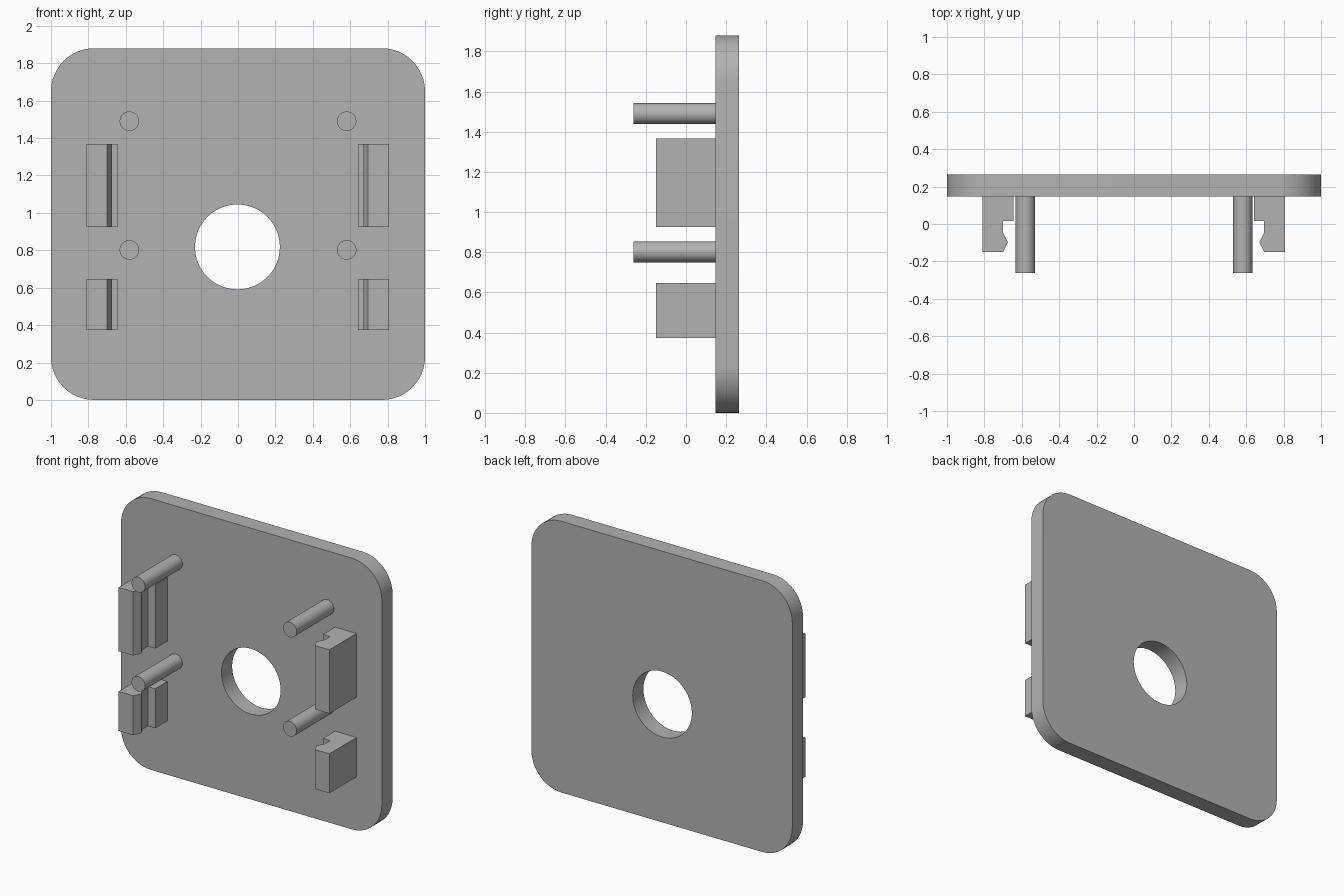
import bpy, bmesh
from math import cos, sin, pi

cube = bpy.data.objects.get("Cube")
if cube:
    bpy.data.objects.remove(cube, do_unlink=True)

grey = bpy.data.materials.new("plain_grey")
grey.use_nodes = True
COLOUR = (0.45, 0.45, 0.45, 1)
grey.diffuse_color = COLOUR
grey.node_tree.nodes["Principled BSDF"].inputs["Base Color"].default_value = COLOUR

PLATE_FRONT, PLATE_BACK = 0.147, 0.264
HEIGHT, CORNER = 1.88, 0.23


def arc(cx, cz, r, start, end, steps):
    return [(cx + r * cos(start + (end - start) * i / steps),
             cz + r * sin(start + (end - start) * i / steps)) for i in range(steps + 1)]


def prism(name, outline, offset):
    """Extrude a closed 3D outline along an offset vector."""
    bm = bmesh.new()
    face = bm.faces.new([bm.verts.new(p) for p in outline])
    new = bmesh.ops.extrude_face_region(bm, geom=[face])["geom"]
    bmesh.ops.translate(bm, vec=offset, verts=[v for v in new if isinstance(v, bmesh.types.BMVert)])
    bmesh.ops.recalc_face_normals(bm, faces=bm.faces)
    mesh = bpy.data.meshes.new(name)
    bm.to_mesh(mesh)
    bm.free()
    mesh.materials.append(grey)
    obj = bpy.data.objects.new(name, mesh)
    bpy.context.collection.objects.link(obj)
    return obj


def smooth(obj):
    bpy.ops.object.select_all(action="DESELECT")
    obj.select_set(True)
    bpy.context.view_layer.objects.active = obj
    bpy.ops.object.shade_smooth_by_angle(angle=pi / 6)


def rod(name, x, z, r, y0, y1, steps):
    ring = arc(x, z, r, 0, 2 * pi, steps)[:-1]
    return prism(name, [(px, y0, pz) for px, pz in ring], (0, y1 - y0, 0))


# Rounded back plate with a round through hole
ex, lo, hi = 1 - CORNER, CORNER, HEIGHT - CORNER
outline = []
for i, (cx, cz) in enumerate([(ex, hi), (-ex, hi), (-ex, lo), (ex, lo)]):
    outline += arc(cx, cz, CORNER, i * pi / 2, (i + 1) * pi / 2, 12)
plate = prism("back_plate", [(x, PLATE_FRONT, z) for x, z in outline],
              (0, PLATE_BACK - PLATE_FRONT, 0))
cutter = rod("hole_cutter", -0.003, 0.818, 0.227, 0, 0.5, 48)
cutter.hide_render = True
hole = plate.modifiers.new("hole", "BOOLEAN")
hole.operation = "DIFFERENCE"
hole.solver = "EXACT"
hole.object = cutter
bpy.context.view_layer.objects.active = plate
bpy.ops.object.modifier_apply(modifier=hole.name)
bpy.data.objects.remove(cutter, do_unlink=True)
smooth(plate)

# Hooked clip profile: x away from the centre, y depth
CLIP = [(0.81, PLATE_FRONT), (0.645, PLATE_FRONT), (0.645, 0.015), (0.70, 0.015),
        (0.70, -0.045), (0.674, -0.097), (0.70, -0.15), (0.81, -0.15)]

for side, label, shift in ((1, "left", -0.004), (-1, "right", 0)):
    for level, z_pin, z0, z1 in (("upper", 1.49, 0.925, 1.367), ("lower", 0.802, 0.373, 0.646)):
        smooth(rod(f"{level}_{label}_pin", side * 0.581, z_pin, 0.052, -0.262, PLATE_FRONT, 32))
        prism(f"{level}_{label}_clip", [(side * x + shift, y, z0) for x, y in CLIP], (0, 0, z1 - z0))
